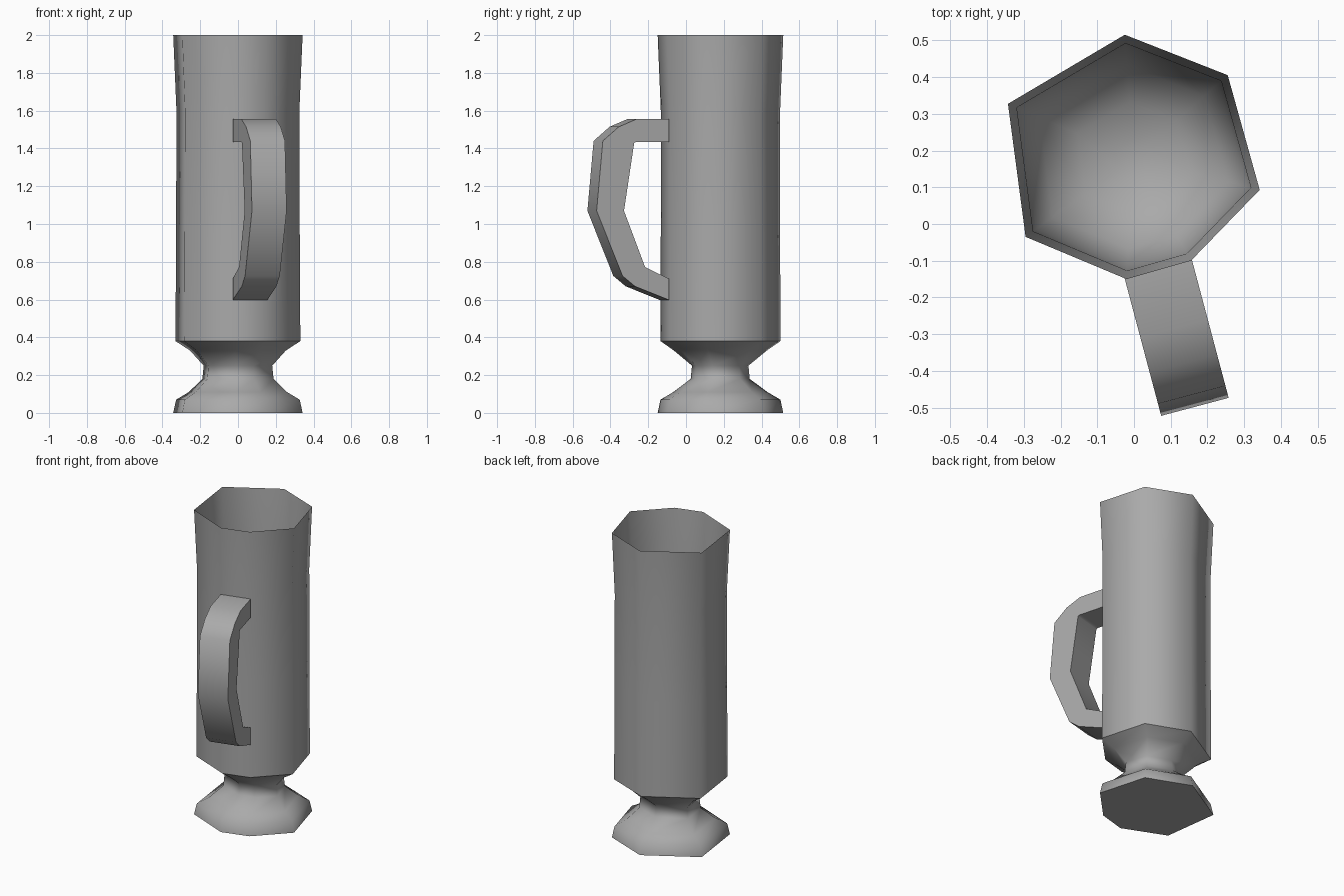
import bpy
import bmesh
from math import radians
from mathutils import Vector

cube = bpy.data.objects.get("Cube")
if cube:
    bpy.data.objects.remove(cube, do_unlink=True)

grey = bpy.data.materials.new("plain grey")
grey.use_nodes = True
grey.diffuse_color = (0.4, 0.4, 0.4, 1)
grey.node_tree.nodes["Principled BSDF"].inputs["Base Color"].default_value = grey.diffuse_color

# Seven-sided outline shared by every ring, counter-clockwise
AXIS = Vector((0, 0.18))
OUTLINE = [Vector(p) - AXIS for p in (
    (-0.025, 0.515), (-0.343, 0.327), (-0.295, -0.035), (-0.02, -0.15),
    (0.155, -0.10), (0.342, 0.093), (0.255, 0.405))]


def finish(name, bm, angle):
    mesh = bpy.data.meshes.new(name)
    bm.to_mesh(mesh)
    bm.free()
    mesh.materials.append(grey)
    obj = bpy.data.objects.new(name, mesh)
    bpy.context.collection.objects.link(obj)
    bpy.ops.object.select_all(action="DESELECT")
    obj.select_set(True)
    bpy.context.view_layer.objects.active = obj
    bpy.ops.object.shade_smooth_by_angle(angle=radians(angle))
    return obj


def loft(name, rings, cap_start=False, cap_end=False):
    """Skin scaled copies of the outline, each ring given as (z, x scale, y scale)."""
    bm = bmesh.new()
    loops = [[bm.verts.new((AXIS.x + p.x * sx, AXIS.y + p.y * sy, z)) for p in OUTLINE]
             for z, sx, sy in rings]
    n = len(OUTLINE)
    for low, high in zip(loops, loops[1:]):
        for i in range(n):
            j = (i + 1) % n
            bm.faces.new((low[i], low[j], high[j], high[i]))
    if cap_start:
        bm.faces.new(loops[0][::-1])
    if cap_end:
        bm.faces.new(loops[-1])
    return finish(name, bm, 75)


# Cup: outer wall up to the thin rim, then the hollow down to its floor
loft("cup", [(0.38, 0.965, 0.955), (1.0, 0.955, 0.95), (1.6, 0.95, 0.95), (2.0, 1, 1),
             (1.6, 0.93, 0.93), (0.6, 0.9, 0.9), (0.43, 0.75, 0.75),
             (0.36, 0.45, 0.45), (0.33, 0.15, 0.15)], cap_end=True)

# Foot: flared base, narrow waist and underside of the cup
loft("foot", [(0, 1, 1), (0.07, 0.955, 0.955), (0.11, 0.76, 0.75), (0.18, 0.55, 0.47),
              (0.25, 0.53, 0.45), (0.33, 0.74, 0.74), (0.38, 0.965, 0.955)], cap_start=True)

# Handle: flat band swept across its width; stations are (outer, inner) as (reach, z)
STATIONS = [((0, 1.556), (0, 1.434)), ((0.176, 1.556), (0.17, 1.434)),
            ((0.274, 1.515), (0.18, 1.434)), ((0.362, 1.44), (0.19, 1.43)),
            ((0.396, 1.07), (0.246, 1.07)), ((0.254, 0.725), (0.131, 0.773)),
            ((0.186, 0.67), (0.115, 0.765)), ((0, 0.598), (0, 0.71))]
ROOT = Vector((0.064, -0.115, 0))
OUT = Vector((0.257, -0.966, 0))
SIDE = Vector((0.966, 0.257, 0))
bm = bmesh.new()
sections = []
for outer, inner in STATIONS:
    corners = ((outer, -1), (outer, 1), (inner, 1), (inner, -1))
    sections.append([bm.verts.new(ROOT + OUT * p[0] + SIDE * 0.095 * s + Vector((0, 0, p[1])))
                     for p, s in corners])
for a, b in zip(sections, sections[1:]):
    for i in range(4):
        j = (i + 1) % 4
        bm.faces.new((a[i], a[j], b[j], b[i]))
bm.faces.new(sections[0])
bm.faces.new(sections[-1][::-1])
bmesh.ops.recalc_face_normals(bm, faces=bm.faces)
finish("handle", bm, 60)
